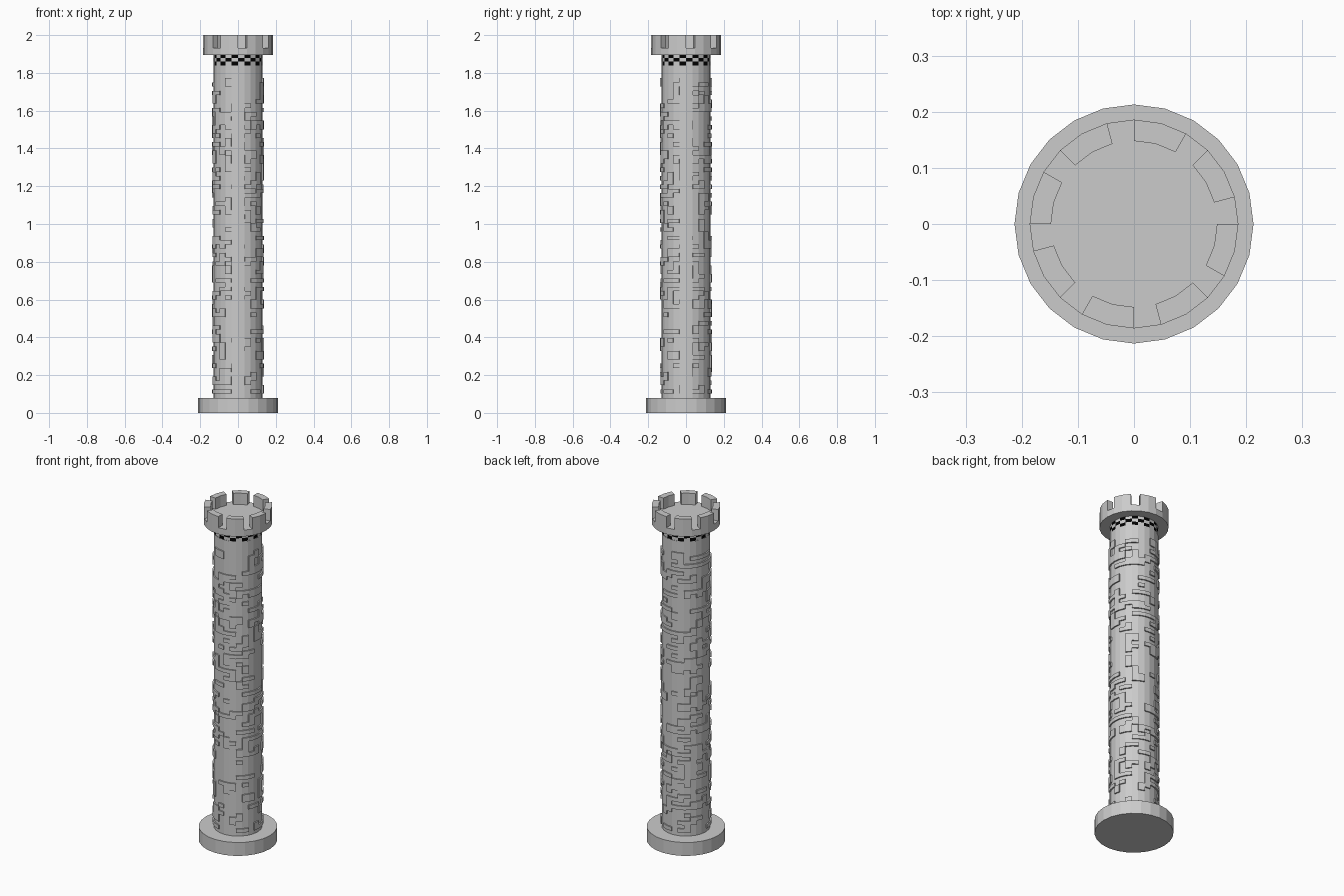
import bpy, bmesh, math, random

if "Cube" in bpy.data.objects:
    bpy.data.objects.remove(bpy.data.objects["Cube"])

random.seed(7)
N = 24  # sides of every ring
STEP = 2 * math.pi / N


def finish(name, bm, color=None):
    bmesh.ops.recalc_face_normals(bm, faces=bm.faces)
    me = bpy.data.meshes.new(name)
    bm.to_mesh(me)
    bm.free()
    ob = bpy.data.objects.new(name, me)
    bpy.context.collection.objects.link(ob)
    if color:
        mat = bpy.data.materials.new(name)
        mat.diffuse_color = color
        mat.use_nodes = True
        mat.node_tree.nodes["Principled BSDF"].inputs["Base Color"].default_value = mat.diffuse_color
        me.materials.append(mat)
    return ob


def point(r, i, z):
    return (r * math.cos(i * STEP), r * math.sin(i * STEP), z)


def disk(name, r, z0, z1):
    bm = bmesh.new()
    rings = [[bm.verts.new(point(r, i, z)) for i in range(N)] for z in (z0, z1)]
    for ring in rings:
        bm.faces.new(ring)
    for i in range(N):
        j = (i + 1) % N
        bm.faces.new((rings[0][i], rings[0][j], rings[1][j], rings[1][i]))
    return finish(name, bm)


def wall(bm, r, z0, z1, rows):
    """Open cylinder wall; returns its faces by (row, column)."""
    rings = [[bm.verts.new(point(r, i, z0 + (z1 - z0) * k / rows)) for i in range(N)]
             for k in range(rows + 1)]
    return {(k, i): bm.faces.new((rings[k][i], rings[k][(i + 1) % N],
                                  rings[k + 1][(i + 1) % N], rings[k + 1][i]))
            for k in range(rows) for i in range(N)}


# Round base
disk("base", 0.213, 0.0, 0.08)

# Shaft with randomly raised stones
R, RAISED = 0.131, 0.1385
bm = bmesh.new()
ROWS = 78
cells = wall(bm, R, 0.08, 1.84, ROWS)
picked = set()
for k in range(1, ROWS - 3, 2):
    for i in range(N):
        if random.random() < 0.33:
            shape = random.choice([[(0, 0), (1, 0)], [(0, 0), (0, 1)],
                                   [(0, 0), (1, 0), (1, 1)], [(0, 0)]])
            picked.update((k + dk, (i + di) % N) for dk, di in shape)
res = bmesh.ops.extrude_face_region(bm, geom=[cells[c] for c in sorted(picked)])
for v in res["geom"]:
    if isinstance(v, bmesh.types.BMVert):
        v.co.x *= RAISED / R
        v.co.y *= RAISED / R
bmesh.ops.delete(bm, geom=[cells[c] for c in picked if cells[c].is_valid], context='FACES')
finish("stone_shaft", bm)

# Chequered band under the crown
for name, parity, color in (("band_light", 0, None), ("band_dark", 1, (0.0, 0.0, 0.0, 1))):
    bm = bmesh.new()
    cells = wall(bm, 0.13, 1.84, 1.898, 3)
    bmesh.ops.delete(bm, geom=[f for (k, i), f in cells.items() if (k + i) % 2 != parity],
                     context='FACES')
    finish(name, bm, color)

# Crown platform
disk("crown", 0.186, 1.895, 1.933)

# Battlements: 30 degree blocks with 15 degree gaps
bm = bmesh.new()
for m in range(8):
    cols = [m * 3 + 1 + s for s in range(3)]
    q = [[bm.verts.new(point(r, i, z)) for i in cols]
         for r, z in ((0.148, 1.933), (0.186, 1.933), (0.186, 2.0), (0.148, 2.0))]
    for a in range(4):
        b = (a + 1) % 4
        for s in range(2):
            bm.faces.new((q[a][s], q[a][s + 1], q[b][s + 1], q[b][s]))
    for s in (0, 2):
        bm.faces.new([ring[s] for ring in q])
finish("battlements", bm)
